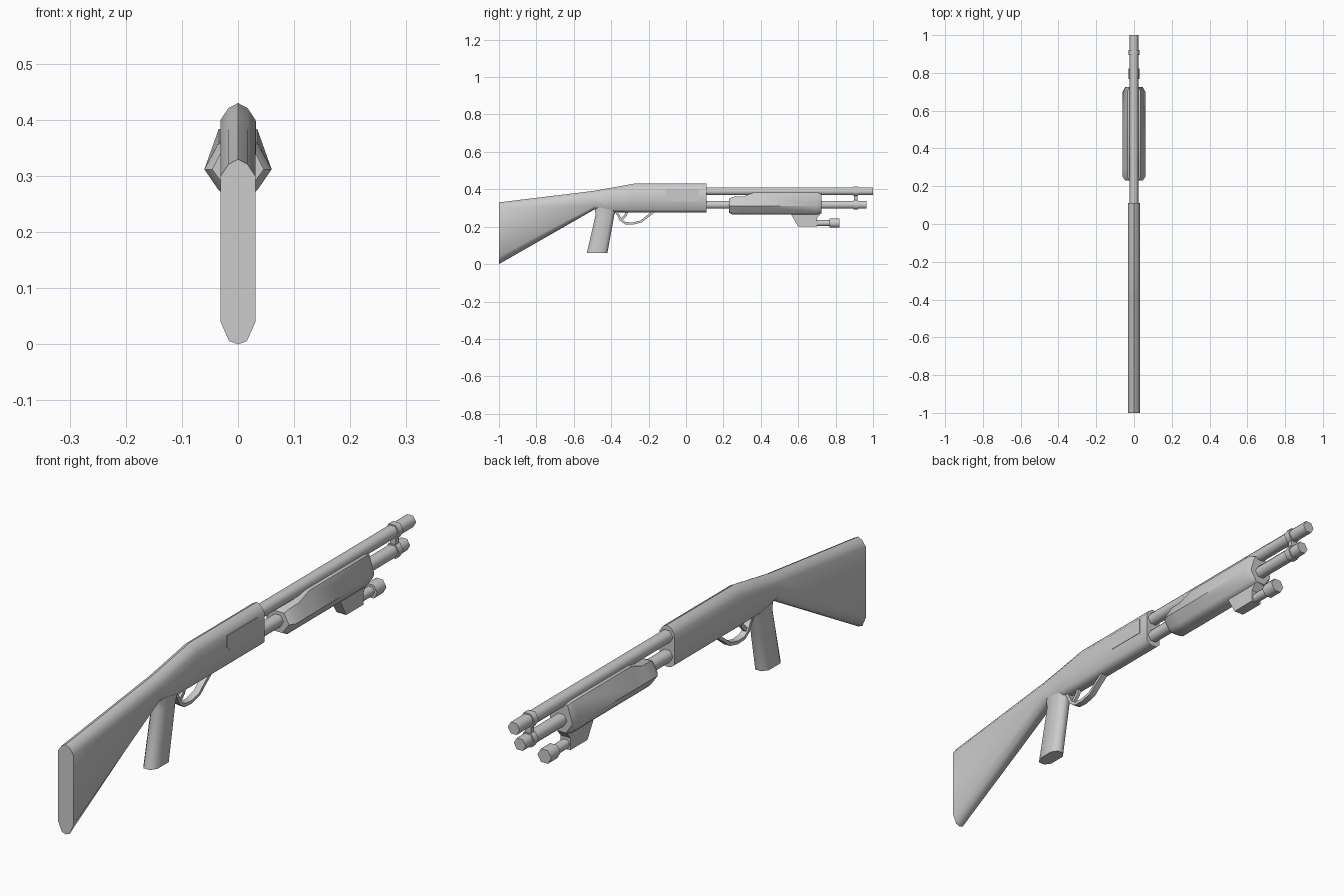
import bpy, bmesh, math
from mathutils import Vector

if "Cube" in bpy.data.objects:
    bpy.data.objects.remove(bpy.data.objects["Cube"])


def loft(name, rings, angle=40):
    """Skin a list of equal-length vertex rings and cap both ends."""
    bm = bmesh.new()
    vr = [[bm.verts.new(p) for p in r] for r in rings]
    n = len(vr[0])
    for a, b in zip(vr, vr[1:]):
        for i in range(n):
            j = (i + 1) % n
            bm.faces.new((a[i], a[j], b[j], b[i]))
    bm.faces.new(vr[0])
    bm.faces.new(vr[-1])
    bmesh.ops.recalc_face_normals(bm, faces=bm.faces[:])
    me = bpy.data.meshes.new(name)
    bm.to_mesh(me)
    bm.free()
    ob = bpy.data.objects.new(name, me)
    bpy.context.collection.objects.link(ob)
    bpy.ops.object.select_all(action='DESELECT')
    ob.select_set(True)
    bpy.context.view_layer.objects.active = ob
    bpy.ops.object.shade_smooth_by_angle(angle=math.radians(angle))
    return ob


def mirror_ring(half, y):
    """Close a right-hand (x, z) half section across x = 0."""
    left = [(-x, z) for x, z in reversed(half) if x > 1e-6]
    return [(x, y, z) for x, z in half + left]


def hex_tube(name, y0, y1, z, r):
    def ring(y):
        return [(r * math.cos(i * math.pi / 3), y, z + r * math.sin(i * math.pi / 3))
                for i in range(6)]
    return loft(name, [ring(y0), ring(y1)], 65)


def plate(name, pts, x0, x1, angle=30):
    """Extrude a (y, z) side profile between two x positions."""
    return loft(name, [[(x, y, z) for y, z in pts] for x in (x0, x1)], angle)


def strip(name, path, w, t):
    """Sweep a flat bar along a (y, z) path."""
    rings = []
    for i, p in enumerate(path):
        a = Vector(path[max(i - 1, 0)])
        b = Vector(path[min(i + 1, len(path) - 1)])
        d = (b - a).normalized()
        ny, nz = -d.y * t / 2, d.x * t / 2
        rings.append([(sx * w, p[0] + s * ny, p[1] + s * nz)
                      for sx, s in ((-1, -1), (1, -1), (1, 1), (-1, 1))])
    return loft(name, rings)


# Stock and receiver: y, bottom, top, bottom rounding height
def body_ring(y, bot, top, h):
    return mirror_ring([(0, top), (0.017, top - 0.009), (0.031, top - 0.03),
                        (0.031, bot + h), (0.016, bot + h * 0.15), (0, bot)], y)


loft("stock_and_receiver", [body_ring(*s) for s in (
    (-1, 0.0, 0.33, 0.04), (-0.49, 0.292, 0.392, 0.02),
    (-0.39, 0.277, 0.41, 0.015), (-0.28, 0.276, 0.43, 0.015),
    (0.11, 0.276, 0.43, 0.015))], 50)

# Side port cover
plate("port_cover", [(-0.11, 0.355), (-0.09, 0.338), (0.07, 0.338),
                     (0.07, 0.398), (-0.11, 0.398)], 0.02, 0.0325)


# Pistol grip
def grip_ring(z, y0, y1, w):
    c, r = (y0 + y1) / 2, (y1 - y0) / 2
    q = [(0.45, 1), (1, 0.6), (1, -0.6), (0.45, -1),
         (-0.45, -1), (-1, -0.6), (-1, 0.6), (-0.45, 1)]
    return [(x * w, c + y * r, z) for x, y in q]


loft("pistol_grip", [grip_ring(0.06, -0.53, -0.42, 0.028),
                     grip_ring(0.265, -0.483, -0.383, 0.028),
                     grip_ring(0.31, -0.49, -0.36, 0.028)], 55)

# Guard and trigger
strip("trigger_guard", [(-0.375, 0.285), (-0.348, 0.235), (-0.325, 0.219), (-0.285, 0.217),
                        (-0.24, 0.228), (-0.205, 0.256), (-0.165, 0.285)], 0.012, 0.012)
strip("trigger", [(-0.315, 0.285), (-0.322, 0.262), (-0.348, 0.236)], 0.006, 0.014)

# Barrel, magazine tube and clamp
hex_tube("barrel", 0.09, 1.0, 0.389, 0.024)
hex_tube("magazine_tube", 0.09, 0.965, 0.317, 0.024)
for nm, z in (("upper_clamp", 0.389), ("lower_clamp", 0.317)):
    hex_tube(nm, 0.895, 0.92, z, 0.029)
plate("clamp_link", [(0.898, 0.33), (0.917, 0.33), (0.917, 0.375), (0.898, 0.375)],
      -0.012, 0.012)


# Pump fore-end: y, bottom, top, widest half-width
def pump_ring(y, bot, top, w):
    return mirror_ring([(w * 0.57, top), (w, 0.312), (w * 0.6, bot + 0.012),
                        (w * 0.42, bot)], y)


loft("pump_fore_end", [pump_ring(*s) for s in (
    (0.23, 0.275, 0.35, 0.046), (0.25, 0.265, 0.36, 0.06), (0.305, 0.265, 0.362, 0.06),
    (0.365, 0.265, 0.384, 0.06), (0.70, 0.265, 0.384, 0.06),
    (0.725, 0.272, 0.376, 0.046))], 50)

# Under-slung light
plate("light_mount", [(0.56, 0.27), (0.60, 0.20), (0.70, 0.20), (0.70, 0.245), (0.72, 0.27)],
      -0.02, 0.02)
hex_tube("light_body", 0.69, 0.78, 0.219, 0.018)
hex_tube("light_head", 0.768, 0.822, 0.219, 0.028)
